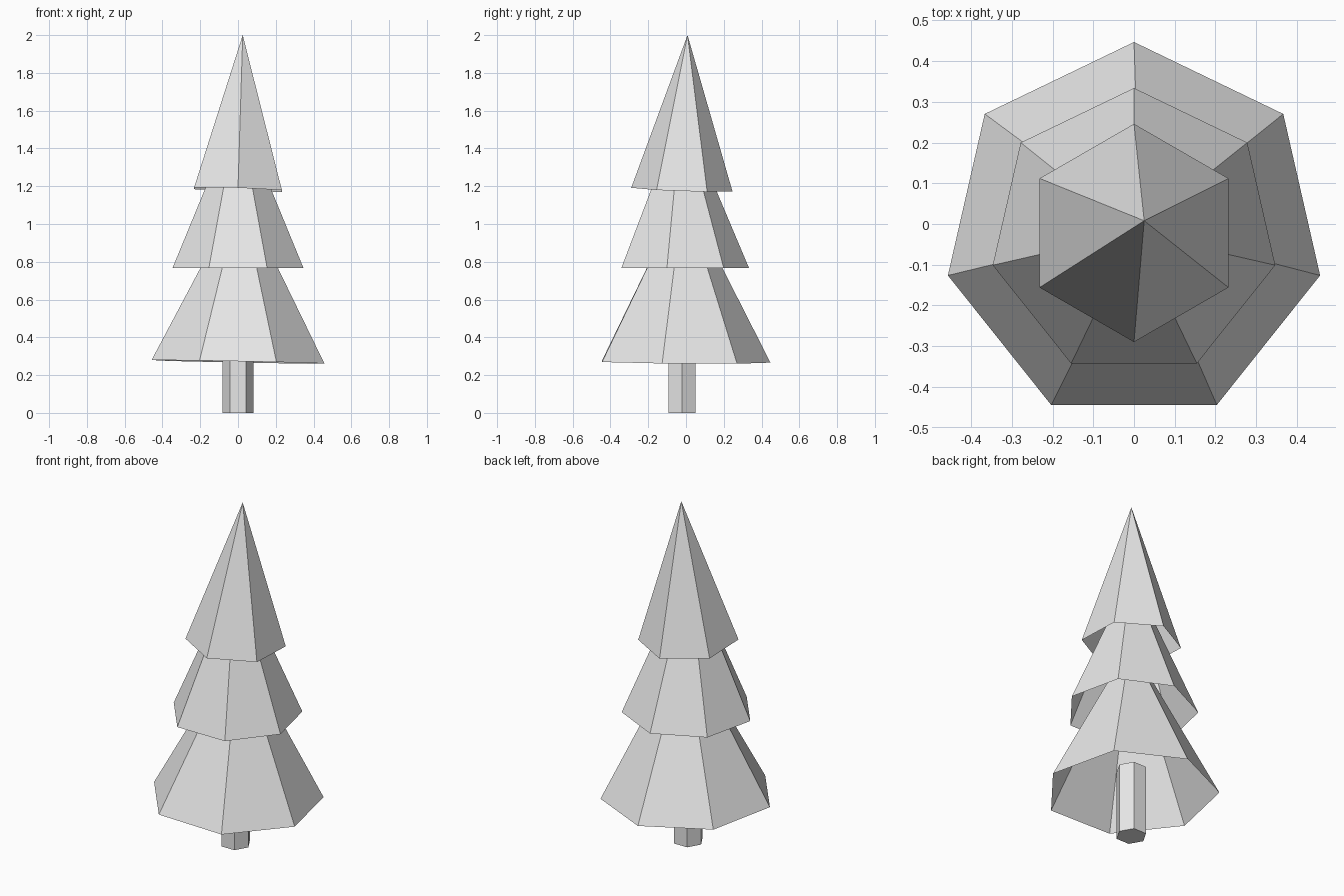
import bpy
import bmesh
from math import sin, cos, tau
from mathutils import Vector

if "Cube" in bpy.data.objects:
    bpy.data.objects.remove(bpy.data.objects["Cube"])

# One plain grey for the whole tree
grey = bpy.data.materials.new("light_grey")
grey.use_nodes = True
grey.diffuse_color = (0.8, 0.8, 0.8, 1)
grey.node_tree.nodes["Principled BSDF"].inputs["Base Color"].default_value = (0.8, 0.8, 0.8, 1)

CENTRE_Y = -0.022


def finish(name, bm):
    mesh = bpy.data.meshes.new(name)
    bm.to_mesh(mesh)
    bm.free()
    mesh.materials.append(grey)
    obj = bpy.data.objects.new(name, mesh)
    bpy.context.collection.objects.link(obj)
    return obj


def ring(bm, sides, radius, z, start=tau / 4, tilt=(0, 0)):
    """Counter-clockwise polygon of vertices, optionally leaning."""
    verts = []
    for i in range(sides):
        a = start + tau * i / sides
        x, y = radius * cos(a), radius * sin(a)
        verts.append(bm.verts.new((x, y + CENTRE_Y, z - tilt[0] * x - tilt[1] * y)))
    return verts


def foliage_tier(name, sides, radius, z, apex, tilt):
    """Hollow cone, open underneath."""
    bm = bmesh.new()
    rim = ring(bm, sides, radius, z, tilt=tilt)
    tip = bm.verts.new(Vector(apex))
    for i in range(sides):
        bm.faces.new((rim[i], rim[(i + 1) % sides], tip))
    return finish(name, bm)


# Foliage, from the bottom up
foliage_tier("lower_foliage", 7, 0.469, 0.27, (0.015, -0.012, 1.17), (0.02, 0.008))
foliage_tier("middle_foliage", 7, 0.356, 0.766, (0, -0.022, 1.61), (0, 0))
foliage_tier("top_foliage", 6, 0.268, 1.182, (0.025, 0.008, 2), (0.03, 0.036))

# Six-sided trunk, ending inside the lower foliage
bm = bmesh.new()
low = ring(bm, 6, 0.083, 0, start=0)
high = ring(bm, 6, 0.083, 0.41, start=0)
for i in range(6):
    j = (i + 1) % 6
    bm.faces.new((low[i], low[j], high[j], high[i]))
bm.faces.new(high)
bm.faces.new(low[::-1])
finish("trunk", bm)
